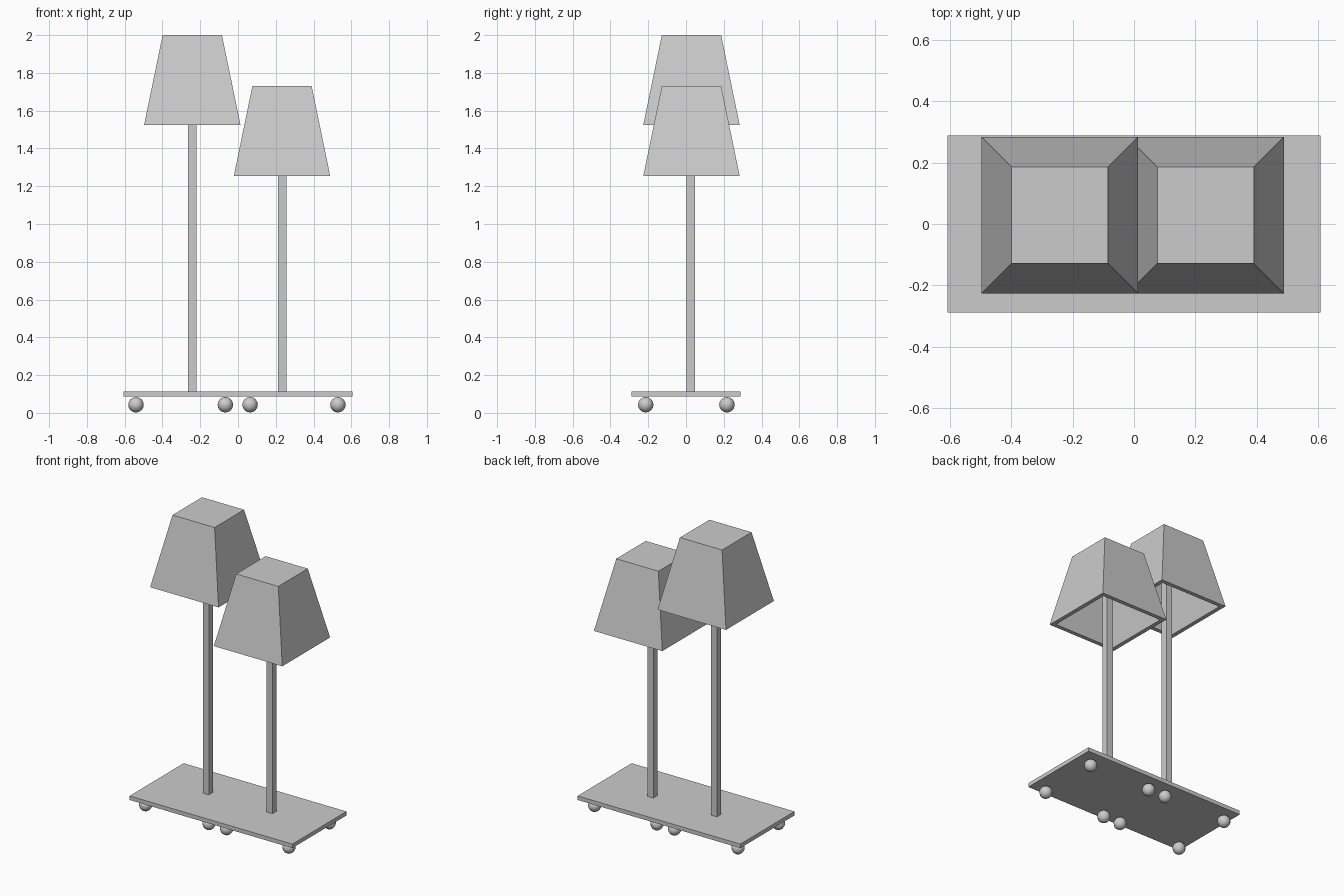
import bpy
import bmesh
from mathutils import Matrix

cube = bpy.data.objects.get("Cube")
if cube:
    bpy.data.objects.remove(cube, do_unlink=True)

GREY = (0.6, 0.6, 0.6, 1)
grey = bpy.data.materials.new("plain_grey")
grey.use_nodes = True
grey.diffuse_color = GREY
grey.node_tree.nodes["Principled BSDF"].inputs["Base Color"].default_value = GREY


def finish(name, bm, smooth=False):
    bmesh.ops.recalc_face_normals(bm, faces=bm.faces)
    mesh = bpy.data.meshes.new(name)
    for face in bm.faces:
        face.smooth = smooth
    bm.to_mesh(mesh)
    bm.free()
    mesh.materials.append(grey)
    obj = bpy.data.objects.new(name, mesh)
    bpy.context.collection.objects.link(obj)
    return obj


def box(name, centre, size):
    bm = bmesh.new()
    bmesh.ops.create_cube(bm, size=1, matrix=Matrix.Translation(centre) @ Matrix.Diagonal((*size, 1)))
    return finish(name, bm)


def shade(name, x, y, bottom):
    # Closed hollow shell: outer top, outer rim, inner rim, inner ceiling
    bm = bmesh.new()
    rings = []
    for half, z in ((0.157, 0.475), (0.255, 0), (0.227, 0), (0.135, 0.45)):
        rings.append([bm.verts.new((x + sx * half, y + sy * half, bottom + z))
                      for sx, sy in ((-1, -1), (1, -1), (1, 1), (-1, 1))])
    for a, b in zip(rings, rings[1:]):
        for i in range(4):
            j = (i + 1) % 4
            bm.faces.new((a[i], a[j], b[j], b[i]))
    bm.faces.new(rings[0])
    bm.faces.new(rings[-1])
    return finish(name, bm)


# Base board
BASE_TOP = 0.112
box("base", (0, 0, 0.099), (1.214, 0.576, 0.027))

# Two lamps: square post and tapered shade
for side, x, rim in (("right", -0.242, 1.525), ("left", 0.233, 1.255)):
    top = rim + 0.45
    box(side + "_post", (x, 0.025, (BASE_TOP + top) / 2), (0.045, 0.045, top - BASE_TOP))
    shade(side + "_shade", x, 0.029, rim)

# Ball feet in two rows
for i, x in enumerate((-0.54, -0.067, 0.064, 0.529)):
    for row, y in (("front", -0.213), ("back", 0.217)):
        bm = bmesh.new()
        bmesh.ops.create_uvsphere(bm, u_segments=12, v_segments=8, radius=0.041,
                                  matrix=Matrix.Translation((x, y, 0.043)))
        finish(f"{row}_foot_{i + 1}", bm, smooth=True)
